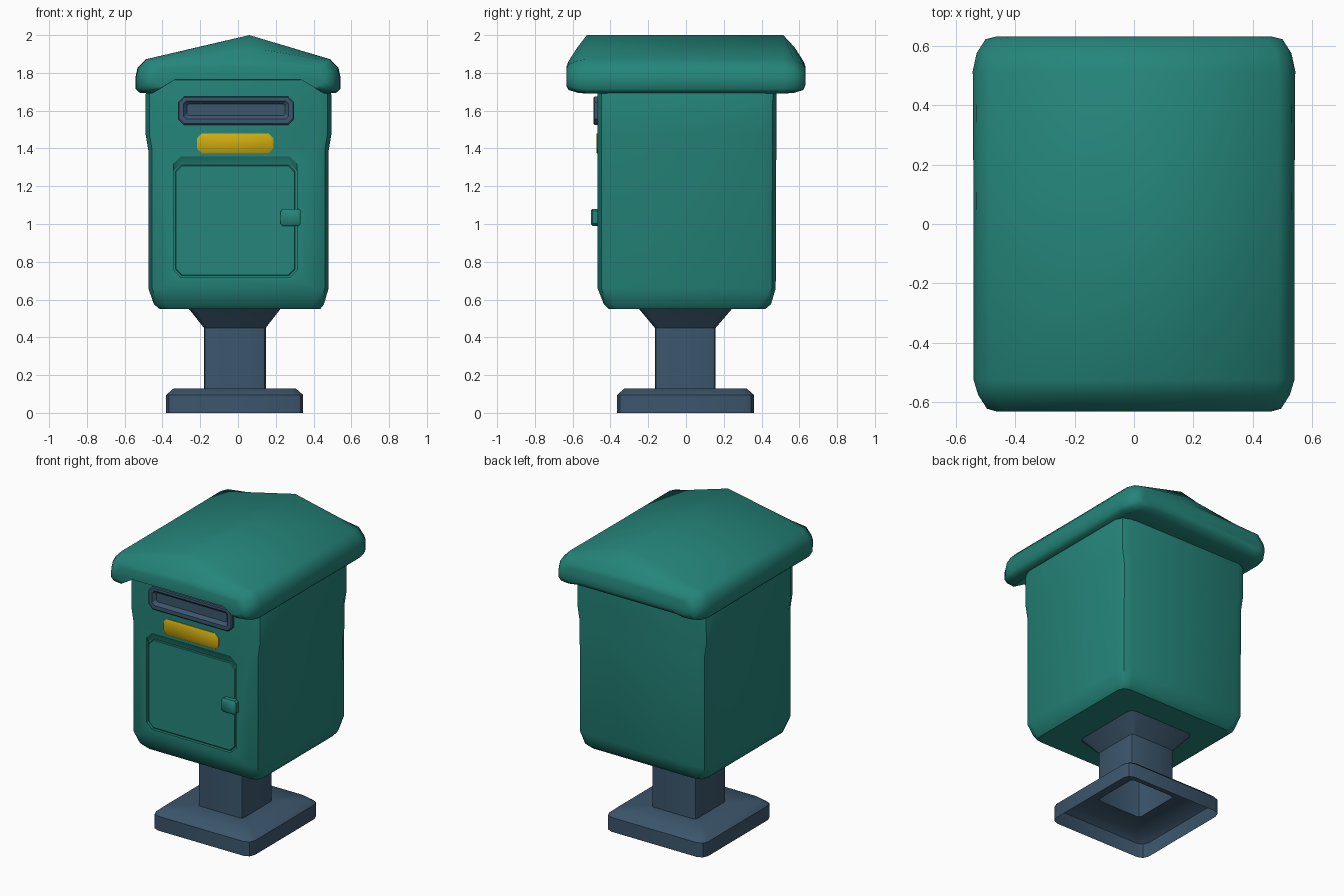
import bpy, bmesh, math


def material(name, rgb):
    m = bpy.data.materials.new(name)
    m.diffuse_color = (*rgb, 1)
    return m


GREEN = material("post green", (0.018, 0.235, 0.195))
NAVY = material("slate blue", (0.045, 0.093, 0.15))
YELLOW = material("yellow", (0.62, 0.41, 0.005))


def rounded(a0, a1, b0, b1, r, seg=2):
    """Rectangle outline with rounded corners, counter-clockwise."""
    pts = []
    for i, (ca, cb) in enumerate([(a1 - r, b1 - r), (a0 + r, b1 - r),
                                  (a0 + r, b0 + r), (a1 - r, b0 + r)]):
        for k in range(seg + 1):
            t = math.pi / 2 * (i + k / seg)
            pts.append((ca + r * math.cos(t), cb + r * math.sin(t)))
    return pts


def loft(name, rings, mat, cap_start=True, cap_end=True, angle=40):
    """Skin a list of equal-length 3D rings into one object."""
    bm = bmesh.new()
    loops = [[bm.verts.new(p) for p in ring] for ring in rings]
    for a, b in zip(loops, loops[1:]):
        n = len(a)
        for i in range(n):
            j = (i + 1) % n
            bm.faces.new((a[i], a[j], b[j], b[i]))
    if cap_start:
        bm.faces.new(loops[0][::-1])
    if cap_end:
        bm.faces.new(loops[-1])
    bmesh.ops.recalc_face_normals(bm, faces=bm.faces)
    mesh = bpy.data.meshes.new(name)
    bm.to_mesh(mesh)
    bm.free()
    mesh.materials.append(mat)
    ob = bpy.data.objects.new(name, mesh)
    bpy.context.collection.objects.link(ob)
    smooth(ob, angle)
    return ob


def activate(ob):
    bpy.ops.object.select_all(action='DESELECT')
    ob.select_set(True)
    bpy.context.view_layer.objects.active = ob


def smooth(ob, angle):
    activate(ob)
    bpy.ops.object.shade_smooth_by_angle(angle=math.radians(angle))


def upright(name, rows, mat, seg=2, **kw):
    """Rows of (z, x0, x1, y0, y1, radius), stacked along z."""
    return loft(name, [[(x, y, z) for x, y in rounded(x0, x1, y0, y1, r, seg)]
                       for z, x0, x1, y0, y1, r in rows], mat, **kw)


def front_part(name, rows, mat, seg=1, **kw):
    """Rows of (y, x0, x1, z0, z1, radius), stacked along y."""
    return loft(name, [[(x, y, z) for x, z in rounded(x0, x1, z0, z1, r, seg)]
                       for y, x0, x1, z0, z1, r in rows], mat, **kw)


# Foot and post: one shell, open underneath
upright("post", [
    (0.00, -0.38, 0.345, -0.365, 0.36, 0.05),
    (0.095, -0.38, 0.345, -0.365, 0.36, 0.05),
    (0.13, -0.34, 0.305, -0.325, 0.32, 0.05),
    (0.13, -0.18, 0.147, -0.165, 0.157, 0.02),
    (0.45, -0.18, 0.147, -0.165, 0.157, 0.02),
    (0.57, -0.275, 0.24, -0.265, 0.26, 0.04),
], NAVY, cap_start=False, angle=35)

# Box body, slightly wider under the roof
body = upright("body", [
    (0.55, -0.415, 0.435, -0.41, 0.42, 0.05),
    (0.575, -0.445, 0.455, -0.435, 0.45, 0.06),
    (0.66, -0.475, 0.48, -0.468, 0.475, 0.07),
    (1.39, -0.475, 0.48, -0.468, 0.478, 0.07),
    (1.48, -0.49, 0.495, -0.468, 0.478, 0.07),
    (1.68, -0.49, 0.495, -0.468, 0.48, 0.07),
    (1.78, -0.47, 0.47, -0.468, 0.48, 0.07),
], GREEN, angle=50)

# Door recess with a sloping lintel
cutter = front_part("door_cutter", [
    (-0.50, -0.342, 0.313, 0.717, 1.42, 0.04),
    (-0.45, -0.342, 0.313, 0.717, 1.322, 0.04),
], GREEN)
mod = body.modifiers.new("door recess", 'BOOLEAN')
mod.operation = 'DIFFERENCE'
mod.solver = 'EXACT'
mod.object = cutter
activate(body)
bpy.ops.object.modifier_apply(modifier=mod.name)
bpy.data.objects.remove(cutter)
smooth(body, 35)

# Door and latch
front_part("door", [
    (-0.44, -0.332, 0.303, 0.727, 1.312, 0.035),
    (-0.461, -0.332, 0.303, 0.727, 1.312, 0.035),
    (-0.465, -0.328, 0.299, 0.731, 1.308, 0.033),
], GREEN)
front_part("latch", [
    (-0.45, 0.225, 0.332, 0.99, 1.08, 0.012),
    (-0.495, 0.225, 0.332, 0.99, 1.08, 0.012),
    (-0.503, 0.233, 0.324, 0.998, 1.072, 0.01),
], GREEN)

# Letter slot: raised frame with a sloped recess
front_part("letter_slot", [
    (-0.46, -0.318, 0.297, 1.525, 1.675, 0.03),
    (-0.484, -0.318, 0.297, 1.525, 1.675, 0.03),
    (-0.489, -0.312, 0.291, 1.531, 1.669, 0.028),
    (-0.489, -0.288, 0.267, 1.555, 1.652, 0.015),
    (-0.470, -0.27, 0.249, 1.575, 1.635, 0.01),
], NAVY, angle=25)

# Yellow notice plate
front_part("notice_plate", [
    (-0.466, -0.217, 0.187, 1.374, 1.48, 0.025),
    (-0.472, -0.217, 0.187, 1.374, 1.48, 0.025),
    (-0.475, -0.213, 0.183, 1.378, 1.476, 0.023),
], YELLOW)


# Roof: gable profile swept front to back, arched underneath, hipped at the ends
def roof_ring(y, w, ridge, shoulder, low, under):
    half = [(0.90, shoulder), (0.98, shoulder - 0.045), (1.0, 1.775),
            (1.0, low + 0.02), (0.96, low), (0.85, low - 0.005), (0.72, under)]
    right = [(w * f, z) for f, z in half]
    left = [(-x, z) for x, z in reversed(right)]
    return [(x, y, z) for x, z in [(0.06, ridge)] + right + left]


loft("roof", [roof_ring(*row) for row in [
    (-0.632, 0.46, 1.835, 1.825, 1.735, 1.765),
    (-0.622, 0.495, 1.862, 1.845, 1.715, 1.765),
    (-0.575, 0.525, 1.935, 1.865, 1.70, 1.765),
    (-0.525, 0.54, 2.0, 1.872, 1.695, 1.765),
    (0.0, 0.54, 2.0, 1.872, 1.695, 1.74),
    (0.515, 0.543, 2.0, 1.872, 1.695, 1.69),
    (0.575, 0.53, 1.935, 1.865, 1.70, 1.70),
    (0.622, 0.50, 1.862, 1.845, 1.715, 1.72),
    (0.632, 0.46, 1.835, 1.825, 1.74, 1.745),
]], GREEN, angle=60)
